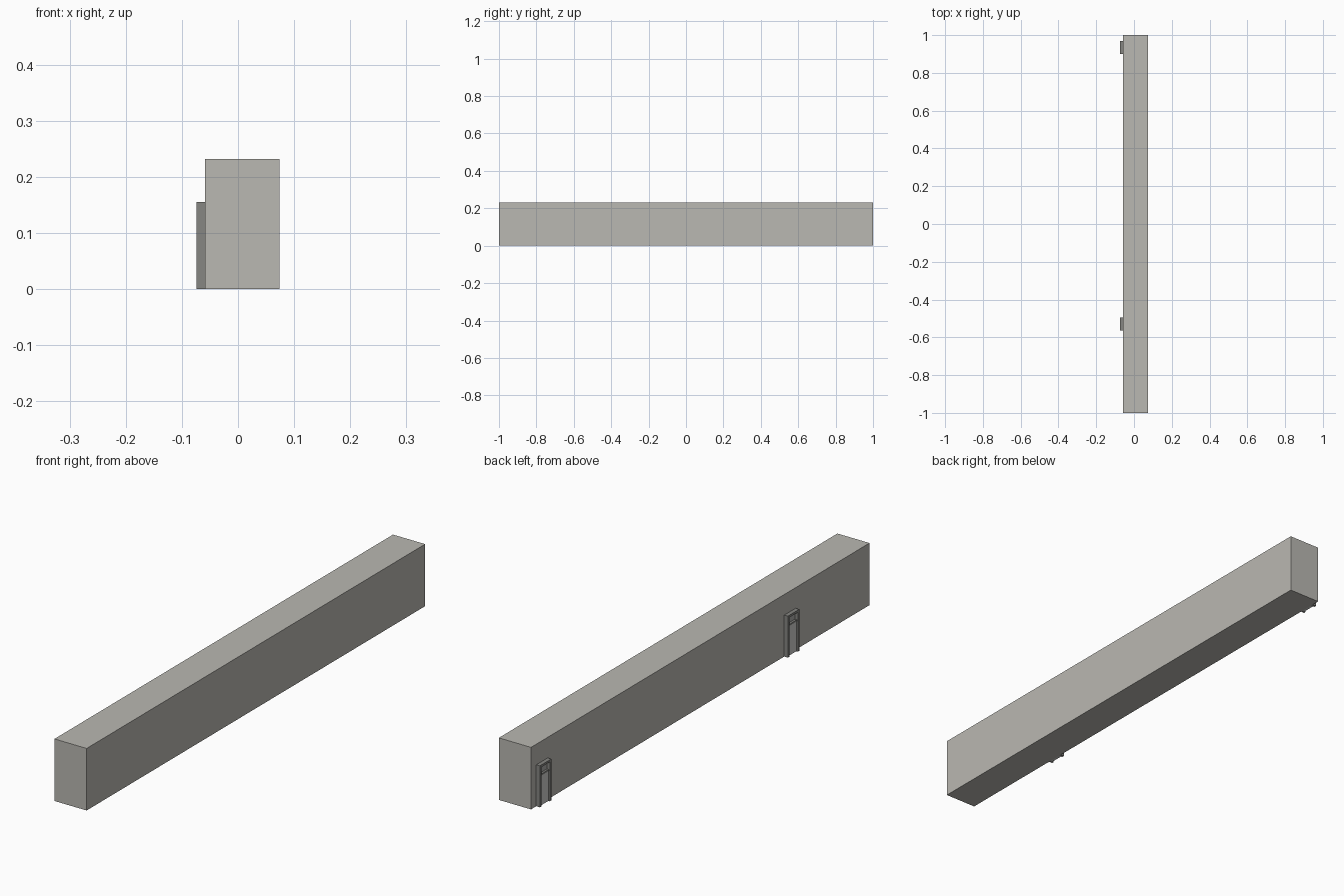
import bpy

if "Cube" in bpy.data.objects:
    bpy.data.objects.remove(bpy.data.objects["Cube"])


def material(name, rgb):
    m = bpy.data.materials.new(name)
    m.diffuse_color = (*rgb, 1)
    m.use_nodes = True
    m.node_tree.nodes["Principled BSDF"].inputs["Base Color"].default_value = m.diffuse_color
    return m


WALL = material("warm grey wall", (0.49, 0.48, 0.445))
FRAME = material("dark grey frame", (0.24, 0.24, 0.225))
DOOR = material("light grey door", (0.62, 0.62, 0.60))
GLASS = material("grey transom", (0.40, 0.40, 0.39))


def box(name, x, y, z, mat):
    """Box from (min, max) pairs on each axis."""
    verts = [(a, b, c) for a in x for b in y for c in z]
    faces = [(0, 1, 3, 2), (4, 6, 7, 5), (0, 4, 5, 1),
             (2, 3, 7, 6), (0, 2, 6, 4), (1, 5, 7, 3)]
    mesh = bpy.data.meshes.new(name)
    mesh.from_pydata(verts, [], faces)
    mesh.materials.append(mat)
    obj = bpy.data.objects.new(name, mesh)
    bpy.context.collection.objects.link(obj)
    return obj


# Long block
WALL_X = -0.059
box("wall_block", (WALL_X, 0.074), (-1, 1), (0, 0.232), WALL)

# Two framed doors on the left side
OUT, HALF, JAMB, TOP = -0.074, 0.034, 0.009, 0.155
for i, y in enumerate((-0.53, 0.935), 1):
    inner = HALF - JAMB
    for side, s in (("front", -1), ("back", 1)):
        ys = sorted((y + s * inner, y + s * HALF))
        box(f"door_{i}_{side}_jamb", (OUT, WALL_X), ys, (0, TOP), FRAME)
    span = (y - inner, y + inner)
    box(f"door_{i}_lintel", (OUT, WALL_X), span, (TOP - 0.008, TOP), FRAME)
    # Transom bar, glazing and door leaf sit back inside the frame
    box(f"door_{i}_transom_bar", (-0.070, WALL_X), span, (0.112, 0.118), FRAME)
    box(f"door_{i}_transom", (-0.062, WALL_X), span, (0.118, TOP - 0.008), GLASS)
    box(f"door_{i}_leaf", (-0.068, WALL_X), span, (0, 0.112), DOOR)
